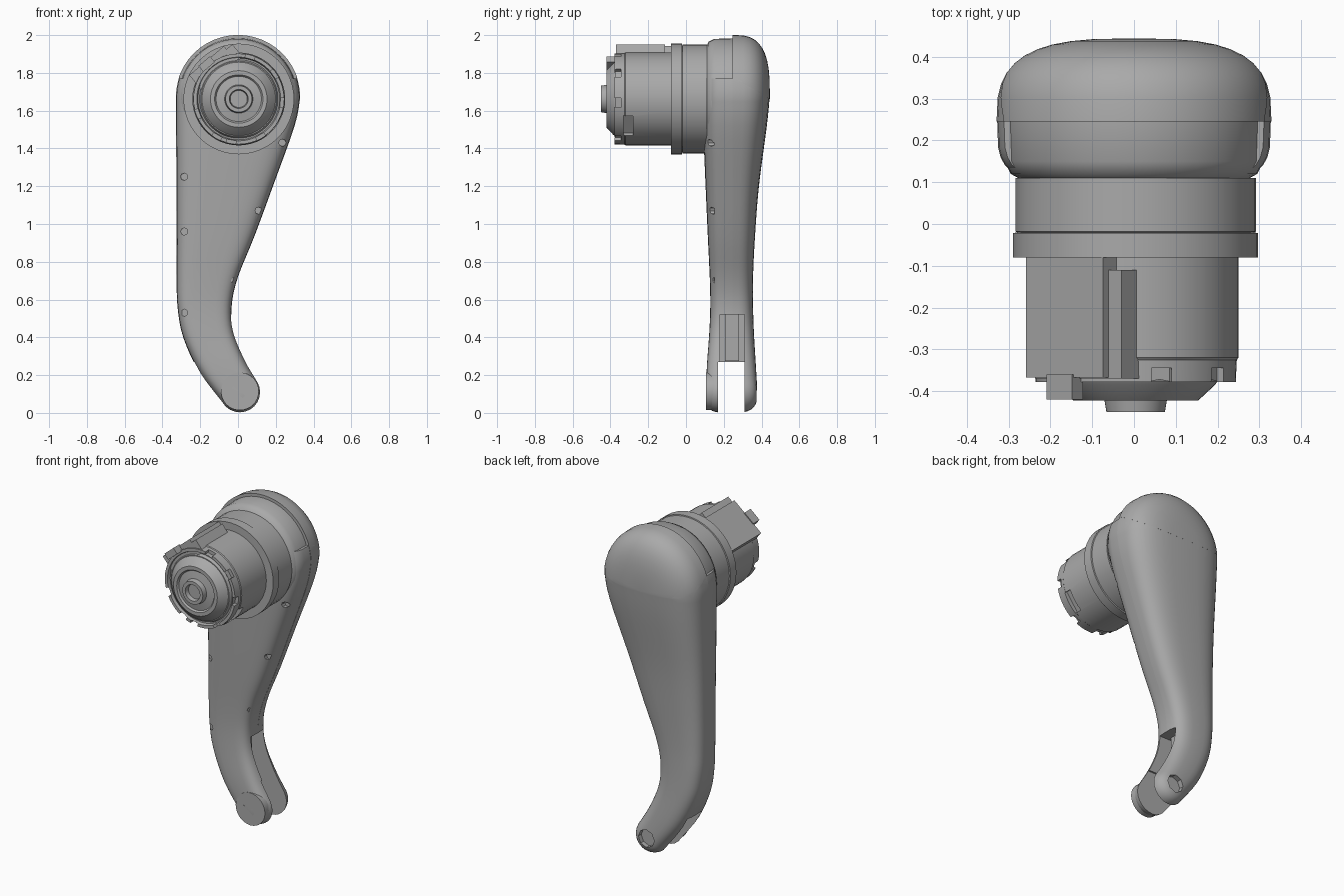
import bpy, bmesh, math
from mathutils import Vector, Matrix

if "Cube" in bpy.data.objects:
    bpy.data.objects.remove(bpy.data.objects["Cube"])

GREY = (0.4, 0.4, 0.4, 1)
grey = bpy.data.materials.new("plain grey")
grey.diffuse_color = GREY
grey.use_nodes = True
grey.node_tree.nodes["Principled BSDF"].inputs["Base Color"].default_value = GREY

MID = 0.245            # parting plane between the two shells
TOP = Vector((0, 1.67))
TIP = Vector((0.01, 0.11))
HUB = Vector((0.004, 0, 1.662))


def finish(bm, name):
    bmesh.ops.recalc_face_normals(bm, faces=bm.faces)
    mesh = bpy.data.meshes.new(name)
    bm.to_mesh(mesh)
    bm.free()
    ob = bpy.data.objects.new(name, mesh)
    bpy.context.collection.objects.link(ob)
    mesh.materials.append(grey)
    smooth(ob)
    return ob


def smooth(ob):
    bpy.ops.object.select_all(action='DESELECT')
    ob.select_set(True)
    bpy.context.view_layer.objects.active = ob
    bpy.ops.object.shade_smooth_by_angle(angle=math.radians(35))


def box(bm, centre, size, angle=0):
    # angle turns the box about the y axis, around its own centre
    m = Matrix.Translation(centre) @ Matrix.Rotation(-angle, 4, 'Y') @ Matrix.Diagonal((*size, 1))
    bmesh.ops.create_cube(bm, size=1, matrix=m)


def rod(bm, x, z, r, y0, y1, sides=32):
    m = Matrix.Translation((x, (y0 + y1) / 2, z)) @ Matrix.Rotation(math.pi / 2, 4, 'X')
    bmesh.ops.create_cone(bm, cap_ends=True, segments=sides, radius1=r, radius2=r,
                          depth=y1 - y0, matrix=m)


def lathe(name, x, z, profile, sides=48):
    # profile of (y, radius), closed at both ends on the axis
    bm = bmesh.new()
    rings = [[bm.verts.new((x + r * math.cos(a), y, z + r * math.sin(a)))
              for a in (math.tau * i / sides for i in range(sides))] for y, r in profile]
    for a, b in zip(rings, rings[1:]):
        for i in range(sides):
            j = (i + 1) % sides
            bm.faces.new((a[i], a[j], b[j], b[i]))
    bm.faces.new(rings[0])
    bm.faces.new(rings[-1])
    return finish(bm, name)


def carve(ob, build):
    bm = bmesh.new()
    build(bm)
    cutter = finish(bm, "cutter")
    cutter.hide_render = True
    mod = ob.modifiers.new("cut", 'BOOLEAN')
    mod.operation, mod.solver, mod.object = 'DIFFERENCE', 'EXACT', cutter
    bpy.context.view_layer.objects.active = ob
    bpy.ops.object.modifier_apply(modifier=mod.name)
    bpy.data.objects.remove(cutter)
    smooth(ob)


# Arm stations: left edge x, z, right edge x, z, front y, back y
stations = [
    (-.329, 1.67, .329, 1.67, .09, .443),
    (-.328, 1.52, .30, 1.52, .09, .428),
    (-.326, 1.2, .185, 1.2, .103, .386),
    (-.325, .93, .085, .93, .115, .365),
    (-.325, .72, .0, .72, .125, .355),
    (-.32, .56, -.033, .57, .128, .355),
    (-.29, .40, -.023, .43, .122, .36),
    (-.205, .215, .035, .285, .11, .37),
    (-.085, .055, .105, .165, .105, .378),
]


def densify(rows, n=4):
    # Catmull-Rom between stations
    out = []
    for i in range(len(rows) - 1):
        p = [rows[max(0, min(len(rows) - 1, i + k))] for k in (-1, 0, 1, 2)]
        for t in (k / n for k in range(n)):
            out.append(tuple(b + .5 * t * (c - a + t * (2 * a - 5 * b + 4 * c - d
                       + t * (3 * (b - c) + d - a))) for a, b, c, d in zip(*p)))
    return out + [rows[-1]]


def arm_outline():
    rows = densify(stations)
    right, left = [], []
    for lx, lz, rx, rz, yf, yb in rows:
        l, r = Vector((lx, lz)), Vector((rx, rz))
        spine = (l + r) / 2
        right.append((r, spine, yf, yb))
        left.append((l, spine, yf, yb))

    def arc(c, r, start, ends, n):
        return [(c + r * Vector((math.cos(a), math.sin(a))), c, *ends)
                for a in (start - math.pi * k / n for k in range(1, n))]
    tip = arc(TIP, .11, math.radians(30), rows[-1][4:], 12)
    top = arc(TOP, .329, math.pi, rows[0][4:], 24)
    return right + tip + left[::-1] + top


def shell(back, power, scale=1.0):
    # Outline drawn in to the spine along a rounded section
    bm = bmesh.new()
    n = 10
    section = [(0, 0)] + [(math.cos(t) ** (2 / power), math.sin(t) ** (2 / power))
                          for t in (math.pi / 2 * k / n for k in range(n))] + [(0, 1)]
    outline = arm_outline()
    rings = []
    for s, g in section:
        ring = []
        for edge, spine, yf, yb in outline:
            p = spine + (edge - spine) * s * scale
            y = MID + ((yb if back else yf) - MID) * g * scale
            ring.append(bm.verts.new((p.x, y, p.y)))
        rings.append(ring)
    for a, b in zip(rings, rings[1:]):
        for i in range(len(a)):
            j = (i + 1) % len(a)
            bm.faces.new((a[i], a[j], b[j], b[i]))
    bmesh.ops.remove_doubles(bm, verts=bm.verts, dist=.0005)
    bmesh.ops.recalc_face_normals(bm, faces=bm.faces)
    return bm


def trim(bm, point, normal):
    # Remove everything on the normal side and close the cut
    res = bmesh.ops.bisect_plane(bm, geom=bm.verts[:] + bm.edges[:] + bm.faces[:],
                                 plane_co=point, plane_no=normal, clear_outer=True)
    edges = [e for e in res['geom_cut'] if isinstance(e, bmesh.types.BMEdge)]
    bmesh.ops.holes_fill(bm, edges=edges)


# Shells and rounded shoulder cap
seam = Vector((0, .245, 1.78))
slope = Vector((0, .6, 1)).normalized()
bm = shell(False, 4, .995)
trim(bm, (0, 0, 1.77), (0, 0, 1))
front_shell = finish(bm, "front_shell")
bm = shell(True, 3)
trim(bm, seam, slope)
back_shell = finish(bm, "back_shell")
bm = shell(True, 3, 1.006)
trim(bm, seam, -slope)
finish(bm, "shoulder_cap")


# Fork slot, inner recess, screw holes and tip socket
def fork(bm):
    box(bm, (0, .24, .085), (1, .14, .37))


def recess(bm):
    box(bm, (.05, .245, .39), (.4, .13, .26))


def screws(bm):
    for x, z in ((.235, 1.43), (.11, 1.07), (-.018, .7), (-.285, .96), (-.285, .53), (-.285, 1.25)):
        rod(bm, x, z, .019, 0, .15, 8)


def socket(bm):
    rod(bm, TIP.x, TIP.y, .055, .345, .5, 8)


for part in (front_shell, back_shell):
    carve(part, fork)
    carve(part, recess)
carve(front_shell, screws)
carve(back_shell, socket)

bm = bmesh.new()
box(bm, (-.16, .243, .4), (.12, .075, .25))
finish(bm, "fork_web")

# Flat pivot disc on the front tine, with a narrow slot
bm = bmesh.new()
rod(bm, TIP.x, TIP.y + .004, .1, .106, .165)
disc = finish(bm, "pivot_disc")
carve(disc, lambda b: box(b, (0, .1, .11), (.08, .03, .018), math.radians(-38)))

# Shoulder barrel and hub
lathe("shoulder_barrel", 0, 1.67, [(.246, .313), (.15, .31), (.12, .295), (.095, .25)])
lathe("hub_collar", HUB.x, HUB.z, [(.11, .288), (-.018, .288), (-.02, .284), (-.022, .293), (-.08, .293)])
hub = lathe("hub_body", HUB.x, HUB.z,
            [(-.07, .246), (-.32, .246), (-.325, .242), (-.378, .24), (-.378, .222),
             (-.36, .216), (-.36, .208), (-.378, .2)])


def notches(bm):
    for deg in (-100, -60, -5, 35, 75, 200, 240):
        a = math.radians(deg)
        d = Vector((math.cos(a), 0, math.sin(a)))
        box(bm, HUB + d * .245 + Vector((0, -.37, 0)), (.05, .05, .05), a)
    a = math.radians(-37)
    d = Vector((math.cos(a), 0, math.sin(a)))
    box(bm, HUB + d * .25 + Vector((0, -.305, 0)), (.07, .05, .13), a)


carve(hub, notches)
lathe("hub_cone", HUB.x, HUB.z, [(-.37, .2), (-.385, .19), (-.422, .15), (-.422, .128), (-.412, .12),
                                 (-.42, .075), (-.45, .07), (-.45, .05), (-.425, .045)])

# Locating key on the upper side of the hub
a = math.radians(130)
d = Vector((math.cos(a), 0, math.sin(a)))
bm = bmesh.new()
box(bm, HUB + d * .215 + Vector((0, -.222, 0)), (.1, .29, .24), a)
box(bm, HUB + d * .205 + Vector((.02, -.24, .015)), (.08, .26, .27), a)
box(bm, HUB + Vector((-.17, -.39, .185)), (.08, .06, .04), math.radians(40))
finish(bm, "hub_key")
